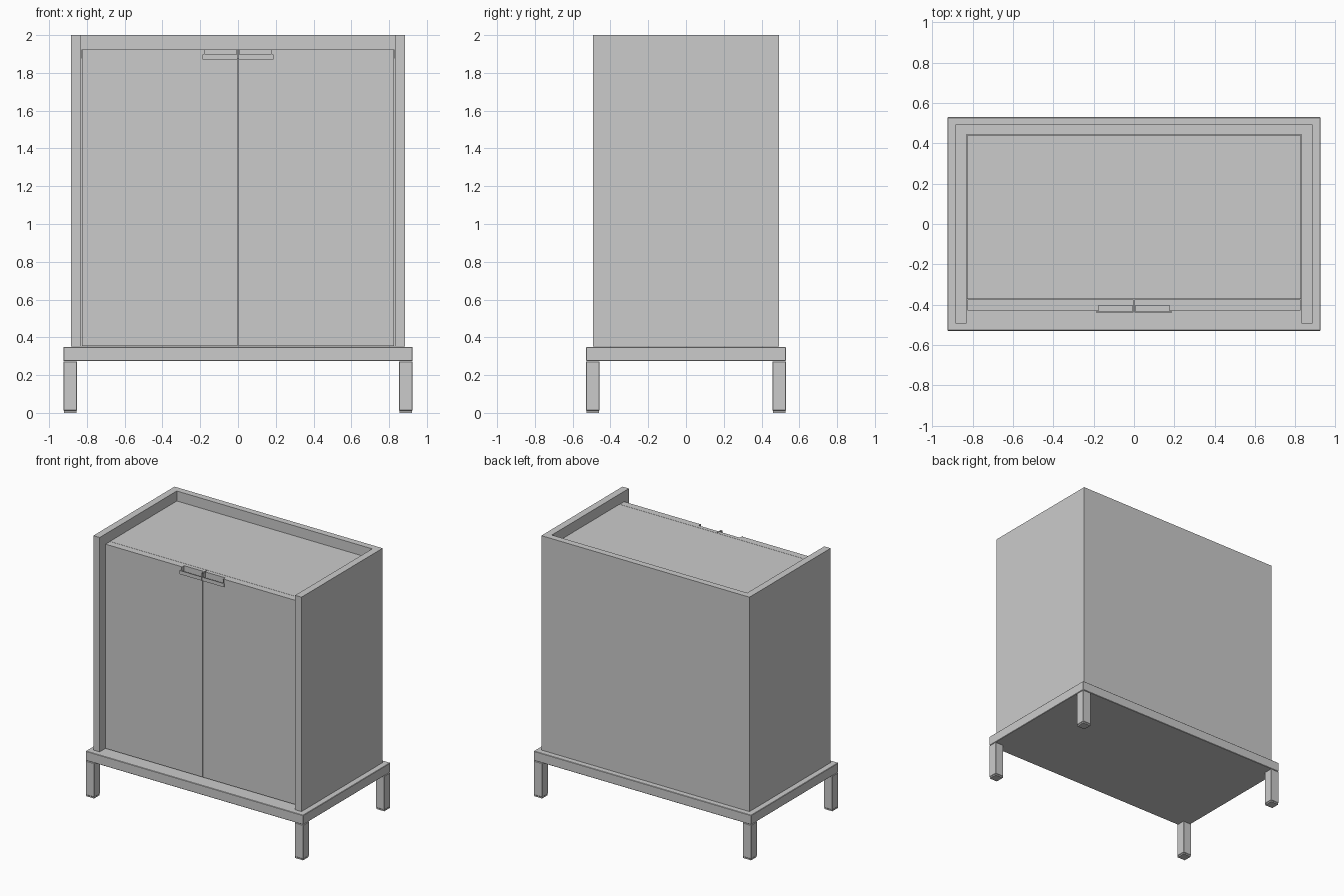
import bpy, bmesh
from mathutils import Vector

if "Cube" in bpy.data.objects:
    bpy.data.objects.remove(bpy.data.objects["Cube"])


def extrude(name, outline, z0, z1, bevel=0.0):
    """Extrude an anticlockwise xy outline from z0 to z1."""
    bm = bmesh.new()
    face = bm.faces.new([bm.verts.new((x, y, z0)) for x, y in outline])
    new = bmesh.ops.extrude_face_region(bm, geom=[face])["geom"]
    verts = [g for g in new if isinstance(g, bmesh.types.BMVert)]
    bmesh.ops.translate(bm, verts=verts, vec=Vector((0, 0, z1 - z0)))
    bmesh.ops.recalc_face_normals(bm, faces=bm.faces)
    mesh = bpy.data.meshes.new(name)
    bm.to_mesh(mesh)
    bm.free()
    obj = bpy.data.objects.new(name, mesh)
    bpy.context.collection.objects.link(obj)
    if bevel:
        mod = obj.modifiers.new("Bevel", 'BEVEL')
        mod.width = bevel
        mod.segments = 1
    return obj


def box(name, x0, x1, y0, y1, z0, z1, bevel=0.0):
    return extrude(name, [(x0, y0), (x1, y0), (x1, y1), (x0, y1)], z0, z1, bevel)


def mirror(obj, x=True, y=False):
    mod = obj.modifiers.new("Mirror", 'MIRROR')
    mod.use_axis = (x, y, False)
    mod.use_mirror_merge = False


# Base slab, four legs and foot pads
box("base_slab", -0.925, 0.925, -0.53, 0.53, 0.275, 0.348, 0.003)
mirror(box("legs", 0.852, 0.925, 0.457, 0.53, 0.011, 0.273, 0.003), y=True)
mirror(box("foot_pads", 0.855, 0.922, 0.46, 0.527, 0.0, 0.010), y=True)

# Carcass: U-shaped shell of sides and back in one piece
W, w, D, b = 0.885, 0.831, 0.493, 0.443
extrude("cabinet_shell", [(-W, -D), (-w, -D), (-w, b), (w, b),
                          (w, -D), (W, -D), (W, D), (-W, D)], 0.352, 2.0)

# Recessed top panel
box("top_panel", -0.828, 0.828, -0.373, 0.44, 1.875, 1.925)

# Pair of doors with a pocket cut for the pulls
door = box("doors", 0.003, 0.826, -0.428, -0.375, 0.355, 1.925)
cutter = box("pull_cutter", -0.05, 0.181, -0.5, -0.399, 1.872, 2.0)
cutter.hide_render = True
cutter.hide_viewport = True
cut = door.modifiers.new("Pocket", 'BOOLEAN')
cut.operation = 'DIFFERENCE'
cut.solver = 'EXACT'
cut.object = cutter
mirror(door)

# Recessed pulls: back plate, floor, end plates and front lip
mirror(box("pull_back", 0.003, 0.181, -0.404, -0.3985, 1.872, 1.925))
mirror(box("pull_floor", 0.003, 0.181, -0.434, -0.404, 1.871, 1.877))
mirror(box("pull_outer_end", 0.175, 0.181, -0.434, -0.404, 1.877, 1.925))
mirror(box("pull_inner_end", 0.003, 0.007, -0.434, -0.404, 1.877, 1.925))
mirror(box("pull_lip", 0.003, 0.188, -0.440, -0.434, 1.870, 1.898))
